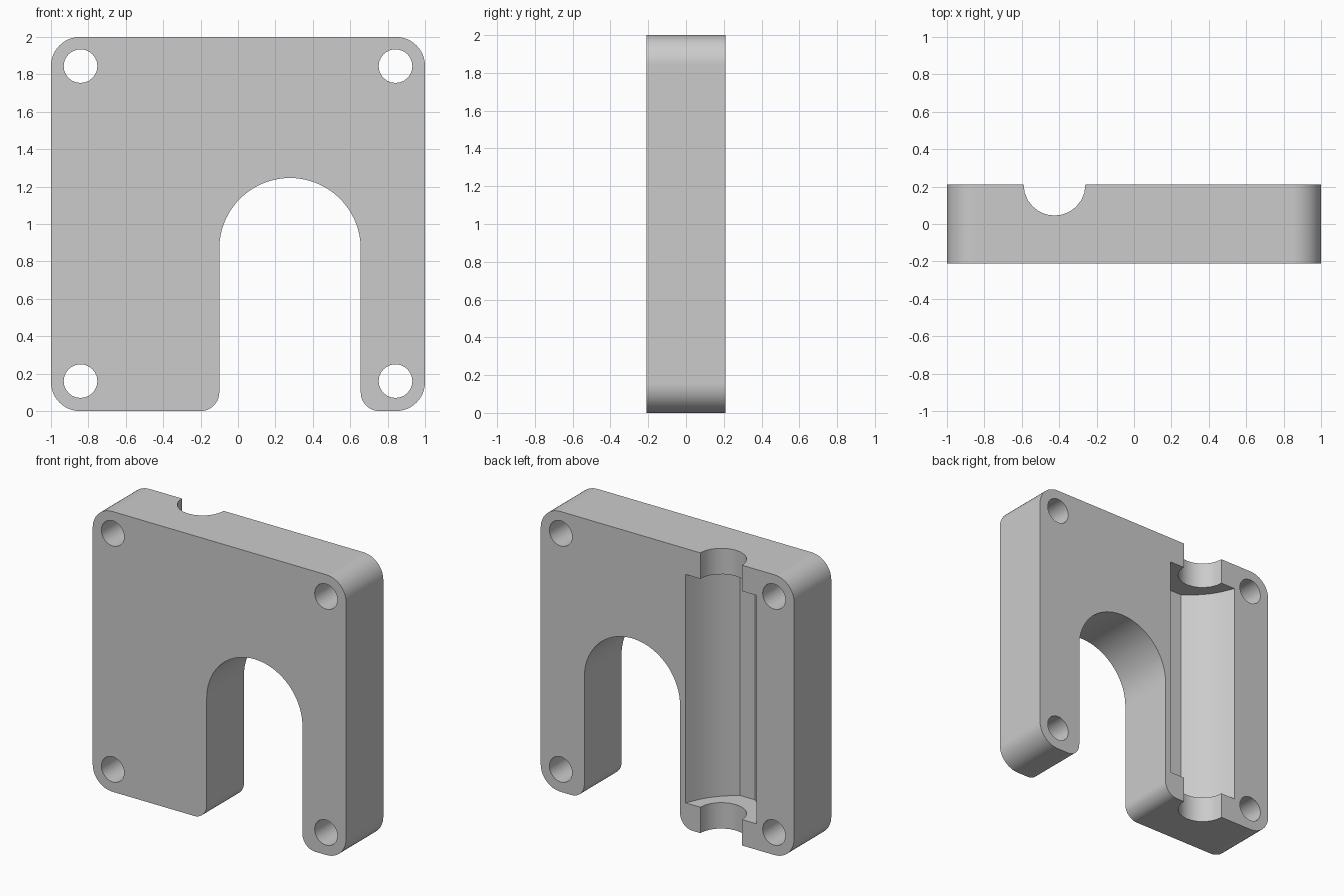
import bpy, bmesh
from math import sin, cos, radians, pi, hypot, atan2

cube = bpy.data.objects.get("Cube")
if cube:
    bpy.data.objects.remove(cube, do_unlink=True)

grey = bpy.data.materials.new("plain grey")
grey.use_nodes = True
grey.diffuse_color = (0.6, 0.6, 0.6, 1)
grey.node_tree.nodes["Principled BSDF"].inputs["Base Color"].default_value = (0.6, 0.6, 0.6, 1)

HALF_DEPTH = 0.21


def arc(cx, cy, r, start, end, steps=12):
    """Points on an arc, angles in degrees."""
    angles = [radians(start + (end - start) * i / steps) for i in range(steps + 1)]
    return [(cx + r * cos(a), cy + r * sin(a)) for a in angles]


def prism(name, points, axis, low, high):
    """Extrude a closed profile along y (profile in x, z) or z (profile in x, y)."""
    def place(p, t):
        return (p[0], t, p[1]) if axis == "y" else (p[0], p[1], t)
    bm = bmesh.new()
    face = bm.faces.new([bm.verts.new(place(p, low)) for p in points])
    out = bmesh.ops.extrude_face_region(bm, geom=[face])
    shift = (0, high - low, 0) if axis == "y" else (0, 0, high - low)
    moved = [g for g in out["geom"] if isinstance(g, bmesh.types.BMVert)]
    bmesh.ops.translate(bm, verts=moved, vec=shift)
    bmesh.ops.recalc_face_normals(bm, faces=bm.faces)
    mesh = bpy.data.meshes.new(name)
    bm.to_mesh(mesh)
    bm.free()
    mesh.materials.append(grey)
    obj = bpy.data.objects.new(name, mesh)
    bpy.context.collection.objects.link(obj)
    return obj


# Plate outline with rounded corners and an arched slot open at the bottom
R, FILLET = 0.155, 0.1
SLOT_X, SLOT_R, SLOT_Z = 0.278, 0.378, 0.868
left, right = SLOT_X - SLOT_R, SLOT_X + SLOT_R
outline = (
    arc(1 - R, R, R, -90, 0)
    + arc(1 - R, 2 - R, R, 0, 90)
    + arc(R - 1, 2 - R, R, 90, 180)
    + arc(R - 1, R, R, 180, 270)
    + arc(left - FILLET, FILLET, FILLET, -90, 0)
    + arc(SLOT_X, SLOT_Z, SLOT_R, 180, 0, 36)
    + arc(right + FILLET, FILLET, FILLET, 180, 270)
)
plate = prism("mounting_plate", outline, "y", -HALF_DEPTH, HALF_DEPTH)

# Corner screw holes
cutters = []
for x in (-0.842, 0.842):
    for z in (0.16, 1.844):
        cutters.append(prism("screw_hole_cutter", arc(x, z, 0.09, 0, 345, 23), "y", -0.4, 0.4))

# Half-round groove running the full height of the back
GROOVE_X = -0.425
cutters.append(prism("groove_cutter", arc(GROOVE_X, HALF_DEPTH, 0.165, 0, 345, 23), "z", -0.2, 2.2))

# Deep pocket in the back: two bowed sides meeting a narrow flat floor
HALF_W, FLOOR_W, DEEP, BOW = 0.28, 0.06, 0.295, 0.03
run = HALF_W - FLOOR_W
length = hypot(run, DEEP)
side = []
for i in range(11):
    t = i / 10
    b = BOW * sin(pi * t) / length
    side.append((HALF_W - run * t + DEEP * b, HALF_DEPTH - DEEP * t - run * b))
half = [(HALF_W, HALF_DEPTH + 0.1)] + side
pocket = [(GROOVE_X - x, y) for x, y in half] + [(GROOVE_X + x, y) for x, y in reversed(half)]
cutters.append(prism("pocket_cutter", pocket, "z", 0.185, 1.815))

# Cut everything out of the plate
bpy.ops.object.select_all(action="DESELECT")
bpy.context.view_layer.objects.active = plate
plate.select_set(True)
for cutter in cutters:
    cutter.hide_render = True
    mod = plate.modifiers.new("cut", "BOOLEAN")
    mod.operation = "DIFFERENCE"
    mod.solver = "EXACT"
    mod.object = cutter
    bpy.ops.object.modifier_apply(modifier=mod.name)
    bpy.data.objects.remove(cutter, do_unlink=True)

bpy.ops.object.shade_smooth_by_angle(angle=radians(30))
weighted = plate.modifiers.new("even shading", "WEIGHTED_NORMAL")
weighted.keep_sharp = True
